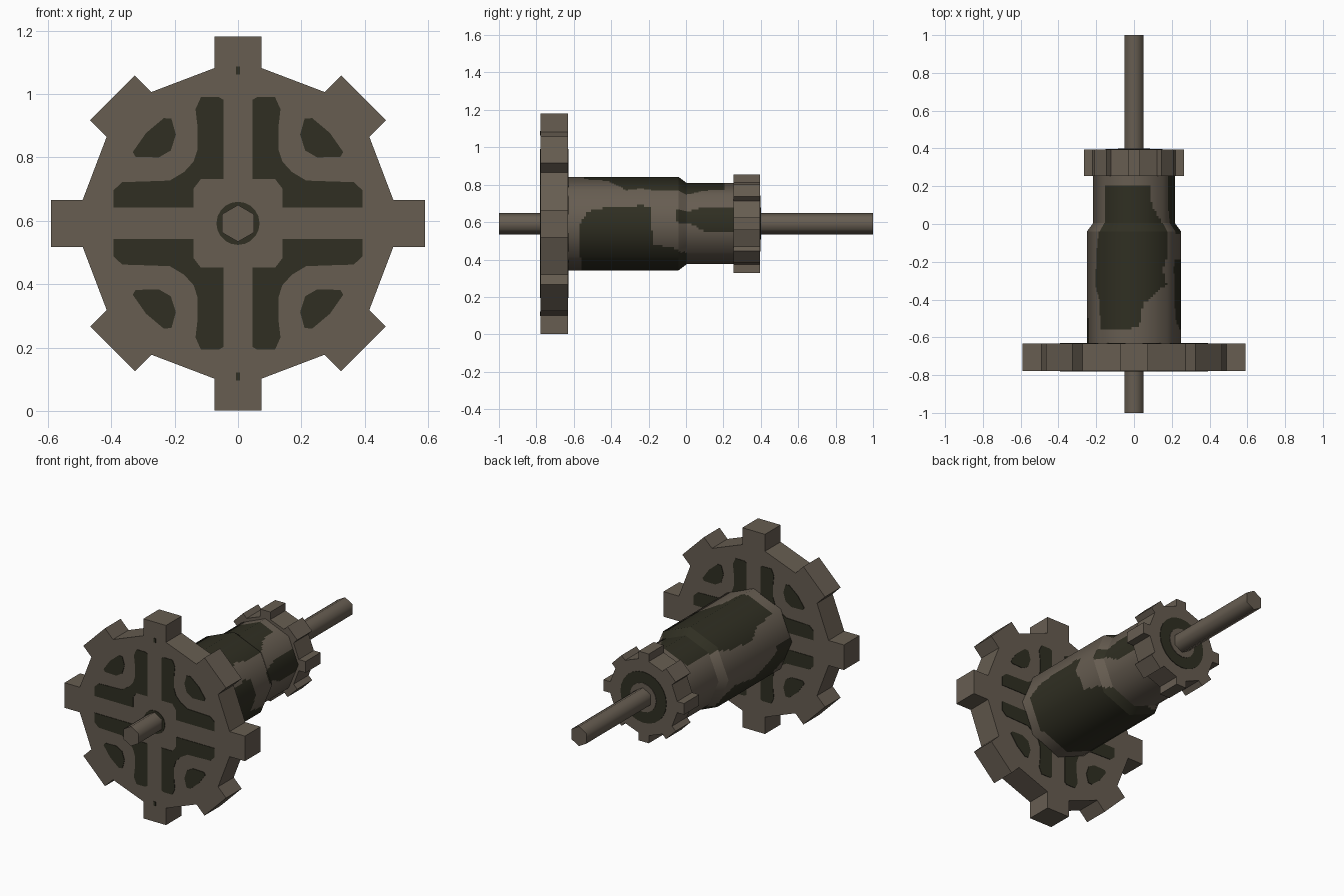
import bpy, bmesh, math

if "Cube" in bpy.data.objects:
    bpy.data.objects.remove(bpy.data.objects["Cube"])

CZ = 0.592  # height of the axle


def material(name, rgb):
    m = bpy.data.materials.new(name)
    m.diffuse_color = (*rgb, 1)
    m.use_nodes = True
    m.node_tree.nodes["Principled BSDF"].inputs["Base Color"].default_value = m.diffuse_color
    return m


METAL = material("brown metal", (0.135, 0.110, 0.083))
DARK = material("dark olive", (0.029, 0.028, 0.016))


def make_object(name, bm, mats):
    me = bpy.data.meshes.new(name)
    bmesh.ops.recalc_face_normals(bm, faces=bm.faces[:])
    bm.to_mesh(me)
    bm.free()
    for m in mats:
        me.materials.append(m)
    ob = bpy.data.objects.new(name, me)
    bpy.context.collection.objects.link(ob)
    return ob


def add_prism(bm, pts, y0, y1):
    """Extrude an x-z outline (relative to the axle) from y0 to y1."""
    a = [bm.verts.new((x, y0, z + CZ)) for x, z in pts]
    b = [bm.verts.new((x, y1, z + CZ)) for x, z in pts]
    n = len(pts)
    bm.faces.new(a)
    bm.faces.new(b[::-1])
    for i in range(n):
        bm.faces.new((a[i], b[i], b[(i + 1) % n], a[(i + 1) % n]))


def prism(name, outlines, y0, y1, mat):
    bm = bmesh.new()
    for pts in outlines:
        add_prism(bm, pts, y0, y1)
    return make_object(name, bm, [mat])


def ngon(n, r):
    return [(r * math.sin(2 * math.pi * k / n), r * math.cos(2 * math.pi * k / n))
            for k in range(n)]


def gear_outline(s):
    """Eight teeth: long narrow ones on the axes, short wide ones between."""
    pts = []
    for k in range(8):
        hw, root, tip = (0.1, 0.486, 0.56) if k % 2 else (0.074, 0.49, 0.59)
        c, sn = math.cos(k * math.pi / 4), math.sin(k * math.pi / 4)
        for u, v in ((-hw, root), (-hw, tip), (hw, tip), (hw, root)):
            pts.append((s * (u * c + v * sn), s * (v * c - u * sn)))
    return pts


# Axle: hexagonal rod, smooth round its length
axle = prism("axle", [ngon(6, 0.058)], -1, 1, METAL)
bpy.context.view_layer.objects.active = axle
axle.select_set(True)
bpy.ops.object.shade_smooth_by_angle(angle=math.radians(65))
axle.select_set(False)

# Gears
prism("large_gear", [gear_outline(1)], -0.778, -0.632, METAL)
prism("small_gear", [gear_outline(0.447)], 0.255, 0.395, METAL)

# Dark recess pattern on both faces of the large gear, mirrored in four quadrants
BENT = [(.046, .14), (.046, .39), (.06, .398), (.117, .398), (.134, .36), (.127, .30),
        (.127, .235), (.14, .195), (.17, .162), (.215, .135), (.30, .132), (.365, .13),
        (.392, .105), (.392, .05), (.14, .05), (.14, .11), (.117, .14)]
WEDGE = [(.196, .28), (.21, .33), (.234, .332), (.29, .285), (.332, .225),
         (.323, .21), (.25, .208), (.212, .23)]
pattern = [[(sx * x, sz * z) for x, z in p]
           for p in (BENT, WEDGE) for sx in (1, -1) for sz in (1, -1)]
marks = [[(-.007, s * .47), (.007, s * .47), (.007, s * .495), (-.007, s * .495)]
         for s in (1, -1)]
prism("front_gear_pattern", pattern + marks + [ngon(20, 0.068)], -0.781, -0.777, DARK)
prism("back_gear_pattern", pattern, -0.633, -0.629, DARK)

# Dark ring on the back of the small gear
prism("small_gear_ring", [ngon(24, 0.15)], 0.394, 0.398, DARK)
prism("small_gear_hub", [ngon(16, 0.085)], 0.394, 0.401, METAL)

# Body paint patches as (angle round the axle in degrees, y); 0 = +x, 90 = top
TOP = [(136, .2), (64, .2), (62, .1), (45, 0), (44, -.16), (51, -.24), (46, -.32),
       (67, -.39), (78, -.42), (84, -.55), (134, -.56), (139, -.4), (151, -.32),
       (147, -.14), (135, .02)]
BOTTOM = [(0, -.565), (17, -.52), (24, -.38), (22, -.34), (25, -.24), (22, -.185),
          (-28, -.18), (-34, -.06), (-45, 0), (-120, 0), (-150, -.05), (-160, -.15),
          (-150, -.35), (-170, -.47), (-185, -.5), (-185, -.63), (-150, -.63),
          (-140, -.56), (-28, -.565)]
SIDE = [(21, -.05), (18, 0), (27, .1), (27, .26), (-13, .26), (-13, .1), (-2, .04), (2, -.05)]


def inside(u, v, poly):
    hit = False
    for (x0, y0), (x1, y1) in zip(poly, poly[1:] + poly[:1]):
        if (y0 > v) != (y1 > v) and u < x0 + (v - y0) * (x1 - x0) / (y1 - y0):
            hit = not hit
    return hit


def painted(u, y):
    return any(inside(w, y, p) for p in (TOP, BOTTOM, SIDE) for w in (u, u - 360))


# Body: stepped octagonal drum on a fine grid so the patches can be picked per face
SUB, ROWS = 14, 72
ys = [-0.632 + 0.592 * i / 48 for i in range(49)]
ys += [-0.04 + 0.045 * i / 4 for i in range(1, 5)]
ys += [0.005 + 0.25 * i / 20 for i in range(1, 21)]


def radius(y):
    return 0.25 - 0.034 * min(max((y + 0.04) / 0.045, 0), 1)


unit = []
for k in range(8):
    a, b = k * math.pi / 4, (k + 1) * math.pi / 4
    for j in range(SUB):
        t = j / SUB
        unit.append((math.cos(a) * (1 - t) + math.cos(b) * t,
                     math.sin(a) * (1 - t) + math.sin(b) * t))
n = len(unit)
bm = bmesh.new()
rings = [[bm.verts.new((radius(y) * x, y, CZ + radius(y) * z)) for x, z in unit] for y in ys]
for r0, r1 in zip(rings, rings[1:]):
    for i in range(n):
        j = (i + 1) % n
        f = bm.faces.new((r0[i], r1[i], r1[j], r0[j]))
        c = f.calc_center_median()
        f.material_index = int(painted(math.degrees(math.atan2(c.z - CZ, c.x)), c.y))
        f.smooth = True
bm.faces.new(rings[0])
bm.faces.new(rings[-1][::-1])
body = make_object("body", bm, [METAL, DARK])

# Round shading over the eight flat sides, sharp at the end caps
me = body.data
normals = [None] * len(me.loops)
for p in me.polygons:
    for li in p.loop_indices:
        co = me.vertices[me.loops[li].vertex_index].co
        d = math.hypot(co.x, co.z - CZ)
        slope = 0.6 if -0.04 < p.center.y < 0.005 else 0
        v = (co.x / d, slope, (co.z - CZ) / d)
        length = math.sqrt(1 + slope * slope)
        normals[li] = tuple(p.normal) if len(p.vertices) > 4 else tuple(q / length for q in v)
me.normals_split_custom_set(normals)
